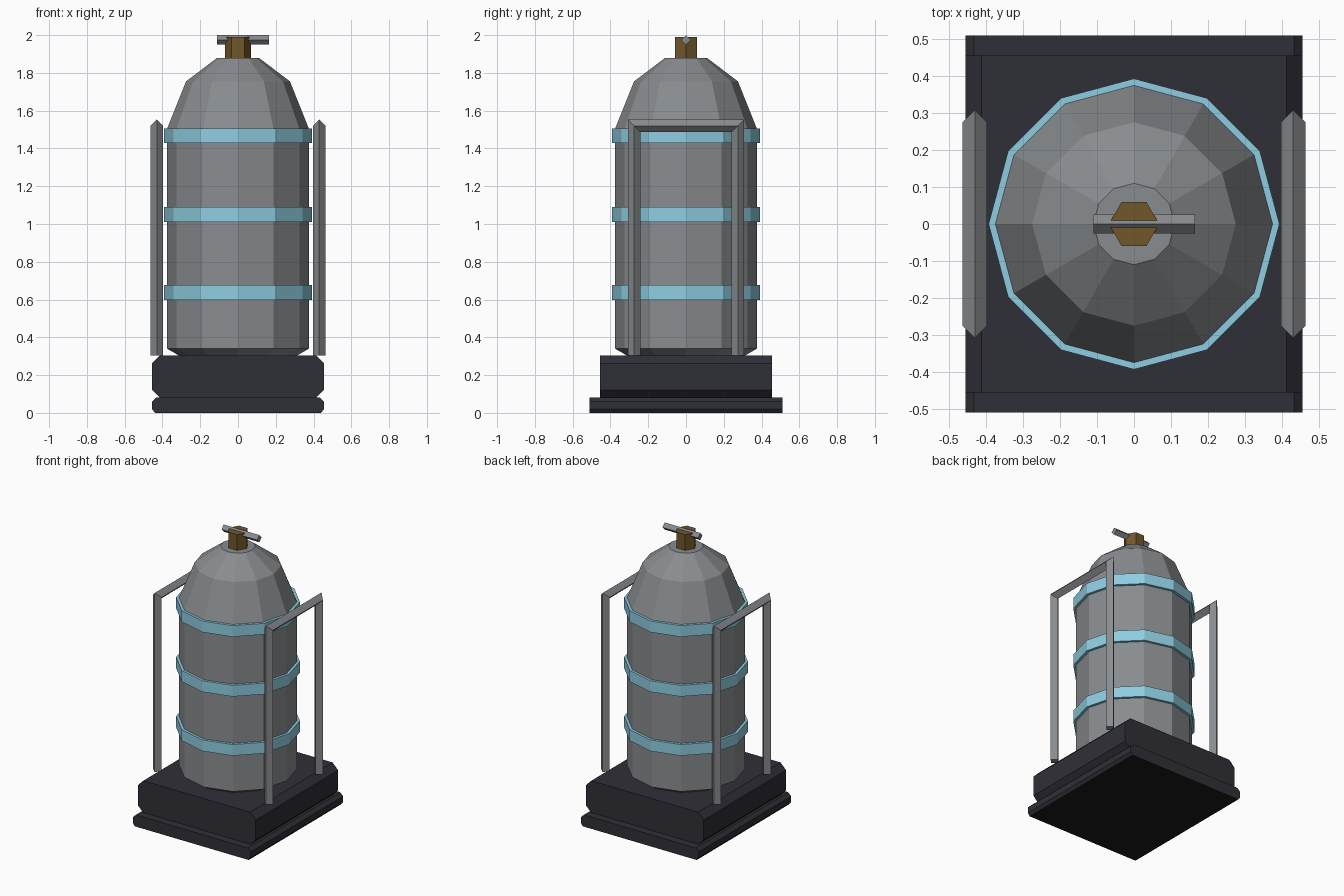
import bpy, bmesh, math

if "Cube" in bpy.data.objects:
    bpy.data.objects.remove(bpy.data.objects["Cube"])


def mat(name, rgb):
    m = bpy.data.materials.new(name)
    m.diffuse_color = (*rgb, 1)
    m.use_nodes = True
    m.node_tree.nodes["Principled BSDF"].inputs["Base Color"].default_value = m.diffuse_color
    return m


GREY = mat("grey metal", (0.25, 0.262, 0.274))
BLUE = mat("pale blue", (0.27, 0.61, 0.75))
DARK = mat("dark base", (0.028, 0.028, 0.038))
BLACK = mat("black underside", (0.011, 0.011, 0.011))
BRASS = mat("dull brass", (0.165, 0.095, 0.024))


def skin(name, sections, material, closed=False):
    """Join equal-length point rings into a surface, capped or closed on itself."""
    bm = bmesh.new()
    rings = [[bm.verts.new(p) for p in s] for s in sections]
    n = len(rings[0])
    pairs = list(zip(rings, rings[1:]))
    if closed:
        pairs.append((rings[-1], rings[0]))
    else:
        bm.faces.new(rings[0])
        bm.faces.new(rings[-1])
    for a, b in pairs:
        for i in range(n):
            j = (i + 1) % n
            bm.faces.new((a[i], a[j], b[j], b[i]))
    bmesh.ops.recalc_face_normals(bm, faces=bm.faces[:])
    me = bpy.data.meshes.new(name)
    bm.to_mesh(me)
    bm.free()
    me.materials.append(material)
    ob = bpy.data.objects.new(name, me)
    bpy.context.collection.objects.link(ob)
    return ob


def circle(r, z, n=12):
    return [(r * math.cos(2 * math.pi * i / n), r * math.sin(2 * math.pi * i / n), z)
            for i in range(n)]


def slab(name, profile, half_y):
    """Extrude the right half of an x-z profile, mirrored in x, along y."""
    full = profile + [(-x, z) for x, z in reversed(profile)]
    return skin(name, [[(x, y, z) for x, z in full] for y in (-half_y, half_y)], DARK)


# Stepped base with chamfered long edges
plate = slab("base_plate", [(0.44, 0), (0.455, 0.02), (0.455, 0.06), (0.432, 0.082)], 0.51)
slab("base_block", [(0.415, 0.082), (0.455, 0.122), (0.455, 0.262), (0.412, 0.305)], 0.455)

# Underside of the plate
plate.data.materials.append(BLACK)
for f in plate.data.polygons:
    if f.normal.z < -0.95:
        f.material_index = 1

# Tank body and dome
tank = [(0.315, 0.305), (0.375, 0.34), (0.375, 1.505), (0.275, 1.755), (0.11, 1.88)]
skin("tank", [circle(r, z) for r, z in tank], GREY)

# Bands around the tank
for i, z in enumerate((0.637, 1.05, 1.467)):
    loop = [(0.37, z - 0.039), (0.393, z - 0.039), (0.393, z + 0.039), (0.37, z + 0.039)]
    skin(f"band_{i + 1}", [circle(r, h) for r, h in loop], BLUE, closed=True)

# Guard rails: diamond section with mitred corners
R = 0.033
for side, x in (("left", -0.43), ("right", 0.43)):
    sections = []
    for y, z, oy, oz in ((-0.275, 0.305, -R, 0), (-0.275, 1.52, -R, R),
                         (0.275, 1.52, R, R), (0.275, 0.305, R, 0)):
        sections.append([(x - R, y, z), (x, y + oy, z + oz),
                         (x + R, y, z), (x, y - oy, z - oz)])
    skin(f"{side}_guard_rail", sections, GREY)

# Valve stem and handle
skin("valve", [circle(0.068, z, 6) for z in (1.87, 1.99)], BRASS)
skin("valve_handle", [[(x, -0.025, 1.975), (x, 0, 2.0), (x, 0.025, 1.975), (x, 0, 1.95)]
                      for x in (-0.11, 0.165)], GREY)
